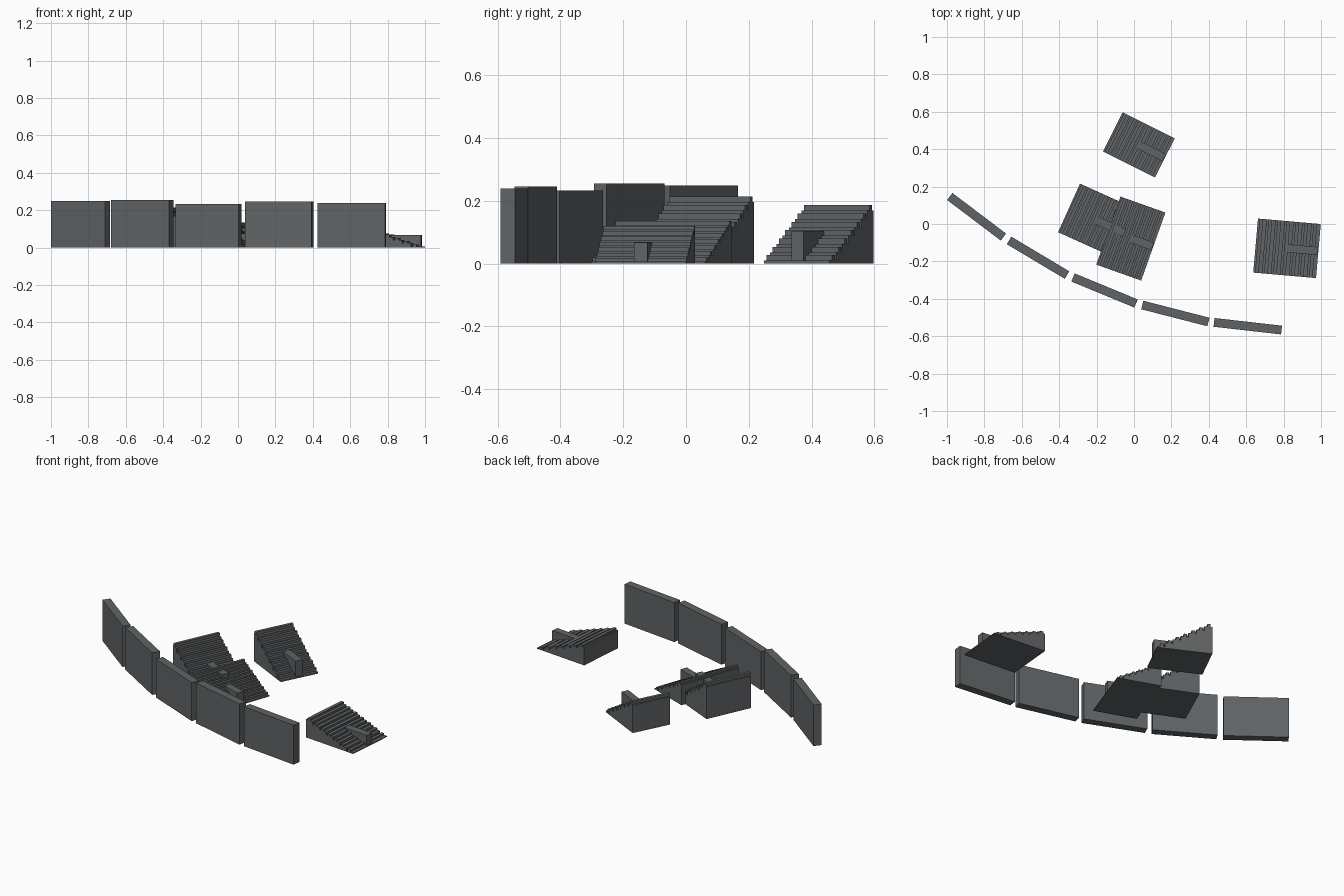
import bpy, bmesh, math
from mathutils import Matrix, Vector

if "Cube" in bpy.data.objects:
    bpy.data.objects.remove(bpy.data.objects["Cube"])

grey = bpy.data.materials.new("slate_grey")
grey.diffuse_color = (0.118, 0.127, 0.133, 1)
grey.use_nodes = True
grey.node_tree.nodes["Principled BSDF"].inputs["Base Color"].default_value = grey.diffuse_color


def finish(name, bm, matrix):
    bmesh.ops.recalc_face_normals(bm, faces=bm.faces)
    me = bpy.data.meshes.new(name)
    bm.to_mesh(me)
    bm.free()
    me.materials.append(grey)
    ob = bpy.data.objects.new(name, me)
    ob.matrix_world = matrix
    bpy.context.collection.objects.link(ob)


def box(name, size, centre, matrix):
    bm = bmesh.new()
    bmesh.ops.create_cube(bm, size=1, matrix=Matrix.Translation(centre) @ Matrix.Diagonal((*size, 1)))
    finish(name, bm, matrix)


def place(x, y, degrees):
    return Matrix.Translation((x, y, 0)) @ Matrix.Rotation(math.radians(degrees), 4, 'Z')


# Curved row of freestanding wall panels: end points and height
walls = [
    (-0.985, 0.147, -0.698, -0.070, 0.248),
    (-0.668, -0.088, -0.358, -0.273, 0.255),
    (-0.326, -0.286, 0.011, -0.425, 0.233),
    (0.044, -0.433, 0.398, -0.524, 0.245),
    (0.428, -0.526, 0.789, -0.567, 0.239),
]
for i, (x0, y0, x1, y1, h) in enumerate(walls):
    length = math.hypot(x1 - x0, y1 - y0)
    angle = math.degrees(math.atan2(y1 - y0, x1 - x0))
    box(f"wall_panel_{i + 1}", (length, 0.047, h), (0, 0, h / 2),
        place((x0 + x1) / 2, (y0 + y1) / 2, angle))


# Stepped stand: high at local -x, stepping down to local +x, a bench on every row
def stand(name, x, y, degrees, length, width, height, rows):
    rise, run = height / rows, length / rows
    pts = [(length / 2, 0)]
    for i in range(rows):
        front = length / 2 - i * run
        tread = rise * (i + 0.35)
        bench = rise * (i + 1)
        for t, z in ((0, tread), (0.4, tread), (0.4, bench), (0.8, bench), (0.8, tread), (1, tread)):
            pts.append((front - t * run, z))
    pts.append((-length / 2, 0))
    bm = bmesh.new()
    face = bm.faces.new([bm.verts.new((px, -width / 2, pz)) for px, pz in pts])
    ext = bmesh.ops.extrude_face_region(bm, geom=[face])
    moved = [v for v in ext["geom"] if isinstance(v, bmesh.types.BMVert)]
    bmesh.ops.translate(bm, verts=moved, vec=Vector((0, width, 0)))
    m = place(x, y, degrees)
    finish(name, bm, m)
    # Entrance block in the middle of the lower rows
    top = 0.56 * height
    box(name + "_entrance", (0.5 * length, 0.043, top), (0.235 * length, 0, top / 2), m)


stand("back_stand", 0.026, 0.4225, -26.6, 0.311, 0.234, 0.186, 7)
stand("left_stand", -0.197, 0.018, -24.3, 0.33, 0.285, 0.213, 8)
stand("centre_stand", -0.017, -0.078, -19.6, 0.255, 0.386, 0.135, 7)
stand("right_stand", 0.818, -0.130, -5.0, 0.337, 0.29, 0.120, 7)
